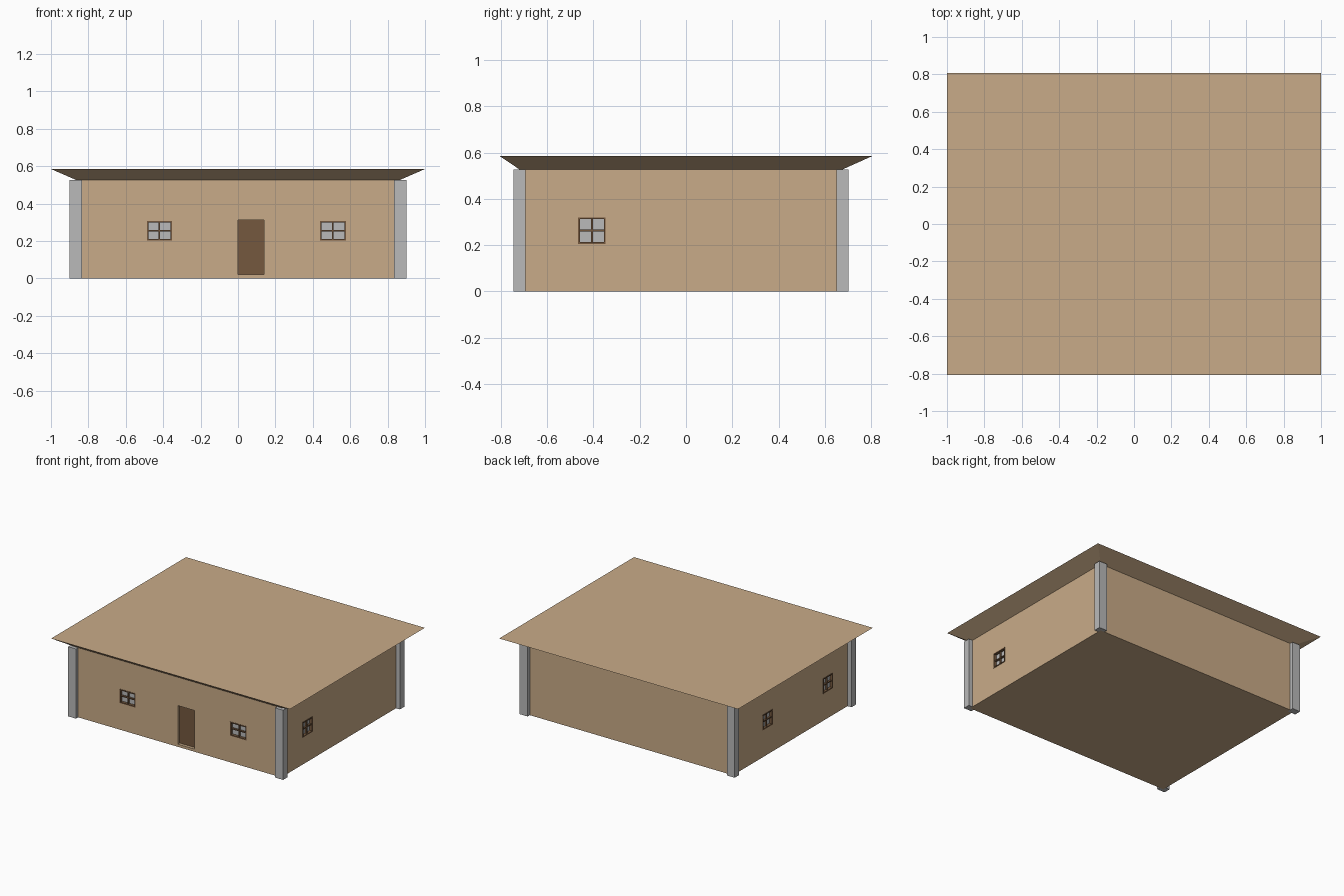
import bpy, bmesh

if "Cube" in bpy.data.objects:
    bpy.data.objects.remove(bpy.data.objects["Cube"])

def material(name, rgb):
    m = bpy.data.materials.new(name)
    m.diffuse_color = (*rgb, 1)
    m.use_nodes = True
    m.node_tree.nodes["Principled BSDF"].inputs["Base Color"].default_value = m.diffuse_color
    return m

SAND = material("sand plaster", (0.584, 0.407, 0.246))
GREY = material("light grey", (0.49, 0.49, 0.49))
WOOD = material("brown wood", (0.178, 0.098, 0.049))

WX, Y0, Y1, H = 0.867, -0.72, 0.677, 0.527   # wall extents and height
TOP = 0.585                                   # roof top

def add_box(bm, a, b):
    """Box between two corners."""
    v = bmesh.ops.create_cube(bm, size=1)["verts"]
    for p in v:
        for i in range(3):
            lo, hi = min(a[i], b[i]), max(a[i], b[i])
            p.co[i] = lo if p.co[i] < 0 else hi

def boxes(name, corners, mat):
    bm = bmesh.new()
    for a, b in corners:
        add_box(bm, a, b)
    me = bpy.data.meshes.new(name)
    bm.to_mesh(me)
    bm.free()
    me.materials.append(mat)
    ob = bpy.data.objects.new(name, me)
    bpy.context.collection.objects.link(ob)
    return ob

def on_wall(side, u0, u1, z0, z1, d0, d1):
    """Box corners on a wall: u along the wall, d = depth behind its face."""
    if side == "front":
        return (u0, Y0 + d0, z0), (u1, Y0 + d1, z1)
    s = 1 if side == "right" else -1
    return (s * (WX - d0), u0, z0), (s * (WX - d1), u1, z1)

WINDOWS = [
    ("front", -0.487, -0.353, 0.203, 0.308),
    ("front", 0.438, 0.577, 0.203, 0.308),
    ("right", -0.467, -0.347, 0.205, 0.320),
    ("left", -0.515, -0.40, 0.205, 0.320),
    ("left", 0.205, 0.325, 0.205, 0.320),
]
DOOR = ("front", 0.0, 0.138, 0.02, 0.312)
DEPTH = 0.03

# walls with cut door and window recesses
walls = boxes("walls", [((-WX, Y0, 0), (WX, Y1, H))], SAND)
cutter = boxes("recess_cutter", [on_wall(*w, -0.05, DEPTH) for w in WINDOWS + [DOOR]], SAND)
cutter.hide_render = True
mod = walls.modifiers.new("recesses", "BOOLEAN")
mod.operation, mod.object, mod.solver = "DIFFERENCE", cutter, "EXACT"
bpy.context.view_layer.objects.active = walls
walls.select_set(True)
bpy.ops.object.modifier_apply(modifier=mod.name)
bpy.data.objects.remove(cutter)

# flared roof slab, wider at the top
roof = boxes("roof", [((-1, -0.806, H), (1, 0.806, TOP))], SAND)
for v in roof.data.vertices:
    if v.co.z < H + 0.01:
        v.co.x = WX if v.co.x > 0 else -WX
        v.co.y = Y1 if v.co.y > 0 else Y0

# corner pillars
for label, y in (("front", Y0), ("back", Y1)):
    for side, x in (("left", -WX), ("right", WX)):
        boxes(f"{label}_{side}_pillar",
              [((x - 0.033, y - 0.026, 0), (x + 0.033, y + 0.026, H))], GREY)

# door leaf inside its recess
boxes("door", [on_wall(*DOOR, DEPTH - 0.008, DEPTH)], WOOD)

# windows: pane, surrounding frame and cross bars
T = 0.008
for i, (side, u0, u1, z0, z1) in enumerate(WINDOWS, 1):
    boxes(f"{side}_window_pane_{i}", [on_wall(side, u0, u1, z0, z1, 0.018, DEPTH)], GREY)
    uc, zc, h = (u0 + u1) / 2, (z0 + z1) / 2, T / 2
    bars = [(u0, u0 + T, z0, z1), (u1 - T, u1, z0, z1),
            (u0 + T, u1 - T, z0, z0 + T), (u0 + T, u1 - T, z1 - T, z1),
            (uc - h, uc + h, z0 + T, z1 - T), (u0 + T, u1 - T, zc - h, zc + h)]
    boxes(f"{side}_window_frame_{i}",
          [on_wall(side, *b, -0.003 if k < 4 else 0.004, 0.018) for k, b in enumerate(bars)], WOOD)
